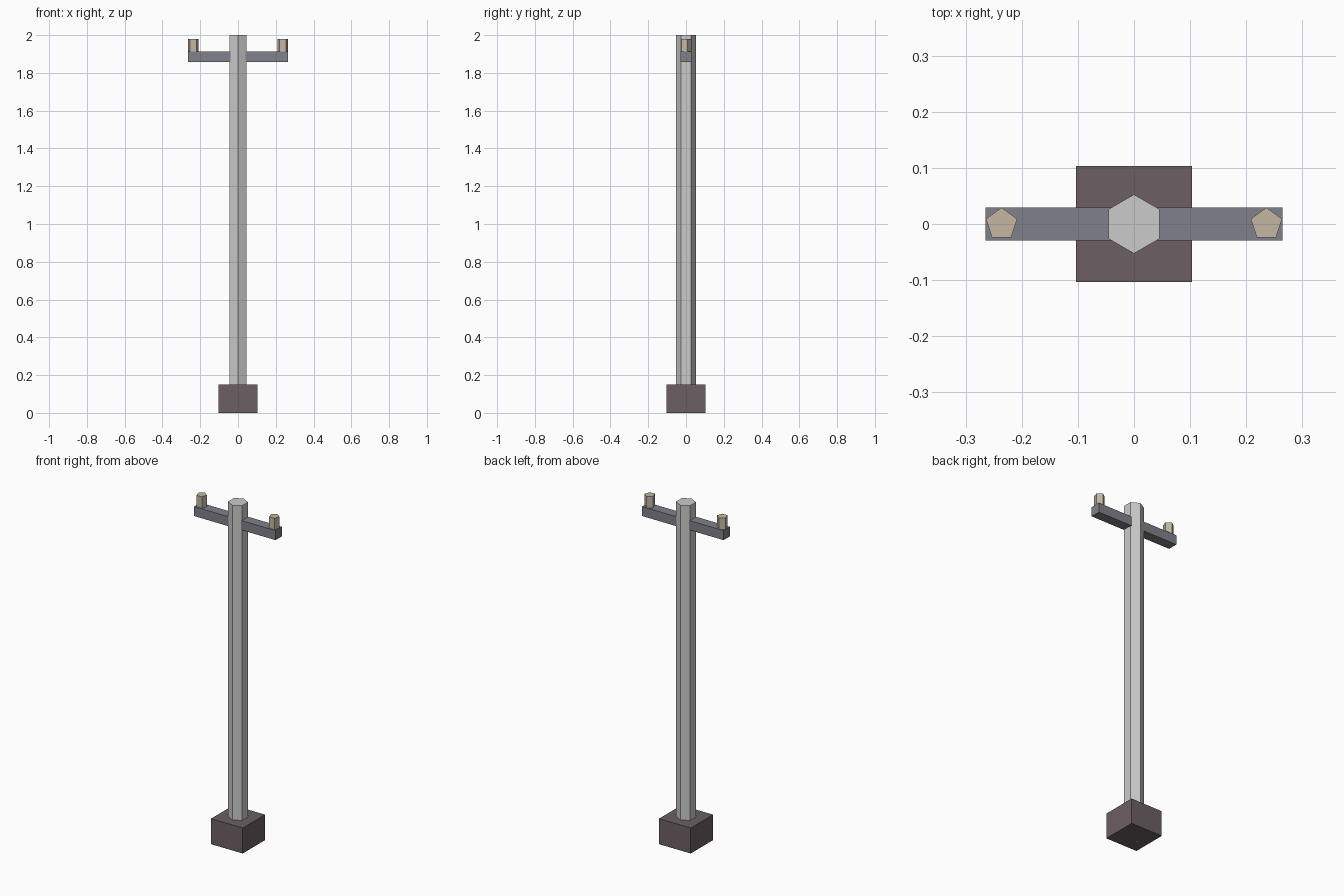
import bpy

if "Cube" in bpy.data.objects:
    bpy.data.objects.remove(bpy.data.objects["Cube"])


def material(name, rgb):
    mat = bpy.data.materials.new(name)
    mat.diffuse_color = (*rgb, 1)
    mat.use_nodes = True
    mat.node_tree.nodes["Principled BSDF"].inputs["Base Color"].default_value = mat.diffuse_color
    return mat


def finish(name, mat):
    obj = bpy.context.object
    obj.name = name
    if mat:
        obj.data.materials.append(mat)
    bpy.ops.object.transform_apply(location=False, rotation=False, scale=True)
    return obj


def box(name, sx, sy, z0, z1, mat=None):
    bpy.ops.mesh.primitive_cube_add(size=1, location=(0, 0, (z0 + z1) / 2))
    bpy.context.object.scale = (sx, sy, z1 - z0)
    return finish(name, mat)


def prism(name, sides, radius, x, z0, z1, mat=None):
    bpy.ops.mesh.primitive_cylinder_add(
        vertices=sides, radius=radius, depth=z1 - z0, location=(x, 0, (z0 + z1) / 2))
    return finish(name, mat)


footing_mat = material("footing_brown", (0.15, 0.115, 0.125))
arm_mat = material("arm_blue_grey", (0.22, 0.22, 0.26))
ceramic_mat = material("ceramic_beige", (0.56, 0.47, 0.36))

# Square footing with the hexagonal pole running through it
box("footing", 0.206, 0.206, 0, 0.15, footing_mat)
prism("pole", 6, 0.0525, 0, 0, 2)

# Crossarm with a five-sided insulator near each end
box("crossarm", 0.53, 0.059, 1.857, 1.913, arm_mat)
for side, x in (("left", -0.236), ("right", 0.236)):
    prism(side + "_insulator", 5, 0.0293, x, 1.913, 1.98, ceramic_mat)
